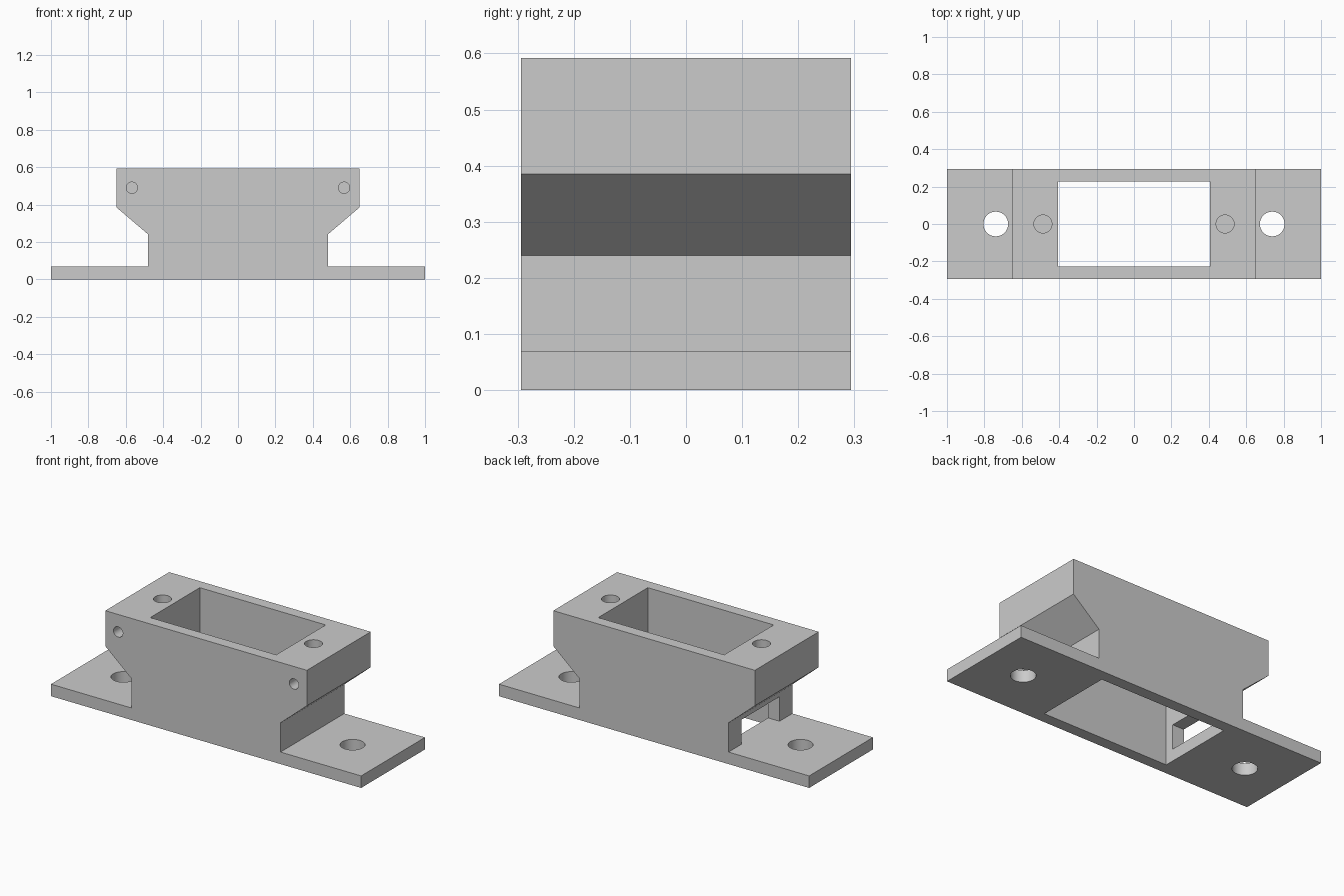
import bpy
import bmesh
from math import pi, radians
from mathutils import Matrix, Vector

default = bpy.data.objects.get("Cube")
if default:
    bpy.data.objects.remove(default, do_unlink=True)

HEIGHT = 0.592
DEPTH = 0.294      # half depth in y
BASE = 0.07        # base plate thickness

# Single grey plastic
grey = bpy.data.materials.new("grey_plastic")
grey.use_nodes = True
colour = (0.6, 0.6, 0.6, 1)
grey.diffuse_color = colour
grey.node_tree.nodes["Principled BSDF"].inputs["Base Color"].default_value = colour


def make_object(name, bm):
    bmesh.ops.recalc_face_normals(bm, faces=bm.faces)
    mesh = bpy.data.meshes.new(name)
    bm.to_mesh(mesh)
    bm.free()
    mesh.materials.append(grey)
    obj = bpy.data.objects.new(name, mesh)
    bpy.context.collection.objects.link(obj)
    return obj


def box(name, low, high):
    low, high = Vector(low), Vector(high)
    bm = bmesh.new()
    bmesh.ops.create_cube(bm, size=1, matrix=Matrix.Translation((low + high) / 2)
                          @ Matrix.Diagonal((*(high - low), 1)))
    return make_object(name, bm)


def cylinder(name, centre, radius, length, axis="Z"):
    turn = Matrix.Rotation(pi / 2, 4, "X") if axis == "Y" else Matrix()
    bm = bmesh.new()
    bmesh.ops.create_cone(bm, cap_ends=True, segments=48, radius1=radius,
                          radius2=radius, depth=length,
                          matrix=Matrix.Translation(centre) @ turn)
    return make_object(name, bm)


# Bracket body: mirrored front profile extruded through the depth
half = [(1, 0), (1, BASE), (0.48, BASE), (0.48, 0.24), (0.65, 0.385), (0.65, HEIGHT)]
outline = half + [(-x, z) for x, z in reversed(half)]
bm = bmesh.new()
face = bm.faces.new([bm.verts.new((x, -DEPTH, z)) for x, z in outline])
side = bmesh.ops.extrude_face_region(bm, geom=[face])["geom"]
bmesh.ops.translate(bm, vec=(0, 2 * DEPTH, 0),
                    verts=[v for v in side if isinstance(v, bmesh.types.BMVert)])
body = make_object("bracket_body", bm)

# Central pocket and the cable window in one end wall
cutters = [
    box("pocket_cutter", (-0.406, -0.228, -0.1), (0.406, 0.228, 0.8)),
    box("window_cutter", (-0.55, -0.176, BASE), (-0.3, 0.176, 0.213)),
]

# Base mounting holes, blind top holes and blind front holes
for s in (-1, 1):
    cutters += [
        cylinder("mount_hole_cutter", (s * 0.739, 0, 0.03), 0.066, 0.2),
        cylinder("top_hole_cutter", (s * 0.487, 0, HEIGHT), 0.048, 0.4),
        cylinder("front_hole_cutter", (s * 0.567, -DEPTH, 0.49), 0.03, 0.4, "Y"),
    ]

bpy.ops.object.select_all(action="DESELECT")
bpy.context.view_layer.objects.active = body
body.select_set(True)
for cutter in cutters:
    cutter.hide_render = True
    mod = body.modifiers.new(cutter.name, "BOOLEAN")
    mod.operation = "DIFFERENCE"
    mod.solver = "EXACT"
    mod.object = cutter
    bpy.ops.object.modifier_apply(modifier=mod.name)
    bpy.data.objects.remove(cutter, do_unlink=True)

bpy.ops.object.shade_smooth_by_angle(angle=radians(30))
